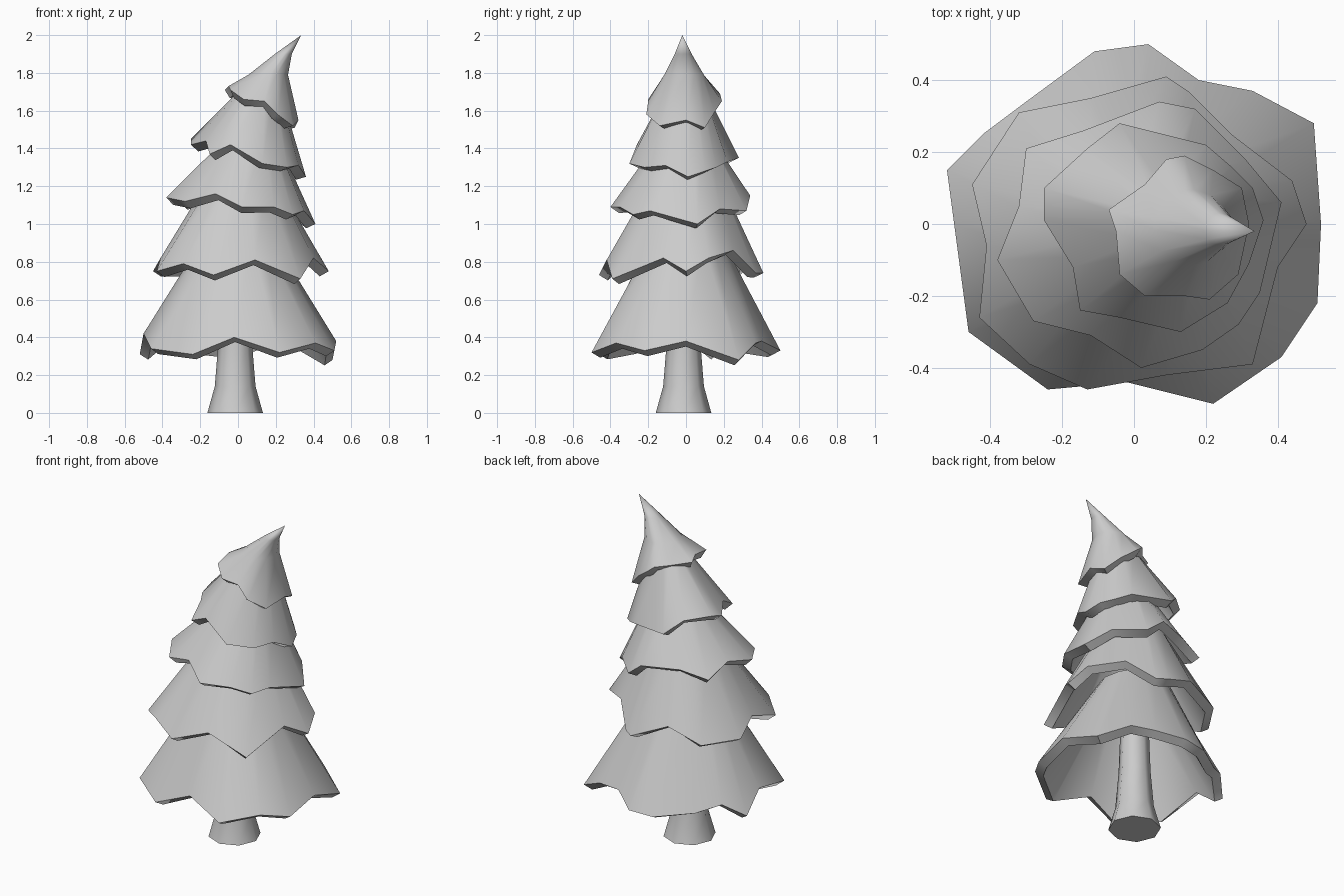
import bpy
import bmesh
from math import atan2, cos, sin, pi
from mathutils import Vector

if "Cube" in bpy.data.objects:
    bpy.data.objects.remove(bpy.data.objects["Cube"], do_unlink=True)

grey = bpy.data.materials.new("plain_grey")
grey.use_nodes = True
colour = (0.6, 0.6, 0.6, 1)
grey.diffuse_color = colour
grey.node_tree.nodes["Principled BSDF"].inputs["Base Color"].default_value = colour


def loft(name, rings, tip=None, base=False, thickness=0):
    """Skin matching rings from bottom to top, then close with a tip or cap."""
    bm = bmesh.new()
    rows = [[bm.verts.new(p) for p in ring] for ring in rings]
    count = len(rows[0])
    for low, high in zip(rows, rows[1:]):
        for i in range(count):
            j = (i + 1) % count
            bm.faces.new((low[i], low[j], high[j], high[i]))
    if tip:
        apex = bm.verts.new(tip)
        for i in range(count):
            bm.faces.new((rows[-1][i], rows[-1][(i + 1) % count], apex))
    if base:
        bm.faces.new(list(reversed(rows[0])))
        bm.faces.new(rows[-1])
    mesh = bpy.data.meshes.new(name)
    bm.to_mesh(mesh)
    bm.free()
    mesh.materials.append(grey)
    obj = bpy.data.objects.new(name, mesh)
    bpy.context.collection.objects.link(obj)
    bpy.ops.object.select_all(action="DESELECT")
    obj.select_set(True)
    bpy.context.view_layer.objects.active = obj
    if thickness:
        shell = obj.modifiers.new("shell", "SOLIDIFY")
        shell.thickness = thickness
        shell.offset = -1
        bpy.ops.object.modifier_apply(modifier=shell.name)
    bpy.ops.object.shade_smooth_by_angle(angle=pi / 3)


def circle(angles, x, y, z, radius):
    return [Vector((x + radius * cos(a), y + radius * sin(a), z)) for a in angles]


def tier(name, rim, collars, tip=None):
    """Jagged rim in hundredths, counterclockwise, rising to round collars."""
    edge = [Vector((x, y, z + 3)) / 100 for x, y, z in rim]
    centre = sum(edge, Vector()) / len(edge)
    angles = [atan2(p.y - centre.y, p.x - centre.x) for p in edge]
    rings = [edge] + [circle(angles, *c) for c in collars]
    loft(name, rings, tip, thickness=0.055)


# Flared trunk
eight = [2 * pi * i / 8 for i in range(8)]
loft("trunk", [circle(eight, -0.015, -0.013, z, r) for z, r in
               ((0, 0.147), (0.14, 0.108), (0.36, 0.09), (0.9, 0.07))], base=True)

# Foliage tiers, from the ground up
tier("bottom_branches", (
    (52, 0, 35), (50, 28, 25), (33, 37, 34), (18, 40, 35), (4, 50, 30), (-11, 48, 29),
    (-30, 34, 31), (-42, 25, 36), (-52, 15, 28), (-50, 0, 39), (-46, -30, 31),
    (-24, -46, 28), (-2, -44, 37), (22, -50, 29), (41, -37, 34), (51, -22, 30)),
    [(0, 0, 0.9, 0.2)])

tier("lower_branches", (
    (48, 0, 72), (44, 12, 79), (27, 25, 83), (15, 37, 71), (9, 41, 71), (-12, 35, 80),
    (-32, 31, 72), (-45, 11, 72), (-41, -6, 79), (-43, -26, 72), (-29, -39, 76),
    (-13, -46, 70), (9, -42, 78), (33, -39, 68), (40, -12, 79)),
    [(0.02, 0, 1.2, 0.2)])

tier("middle_branches", (
    (41, 6, 97), (31, 18, 105), (17, 32, 104), (7, 34, 112), (-14, 26, 112),
    (-30, 21, 108), (-32, 5, 114), (-38, -10, 111), (-28, -27, 109), (-12, -31, 113),
    (2, -40, 106), (19, -35, 106), (29, -28, 102), (35, -19, 104)),
    [(0.07, 0, 1.45, 0.14)])

tier("upper_branches", (
    (36, 1, 122), (33, 10, 125), (27, 16, 127), (20, 22, 130), (-4, 28, 132),
    (-13, 21, 140), (-25, 10, 142), (-25, 1, 139), (-17, -12, 141), (-15, -24, 134),
    (-4, -26, 139), (13, -30, 129), (26, -22, 127), (32, -11, 128)),
    [(0.12, 0, 1.72, 0.1)])

# Crown with a bent point
tier("crown", (
    (32, 0, 152), (30, 10, 148), (22, 15, 156), (14, 19, 162), (9, 18, 166),
    (3, 11, 166), (-7, 4, 168), (-5, -2, 170), (-4, -14, 168), (3, -20, 163),
    (14, -20, 162), (21, -21, 155), (29, -14, 149)),
    [(0.16, -0.01, 1.79, 0.105), (0.24, -0.015, 1.9, 0.045)], (0.335, -0.02, 2))
